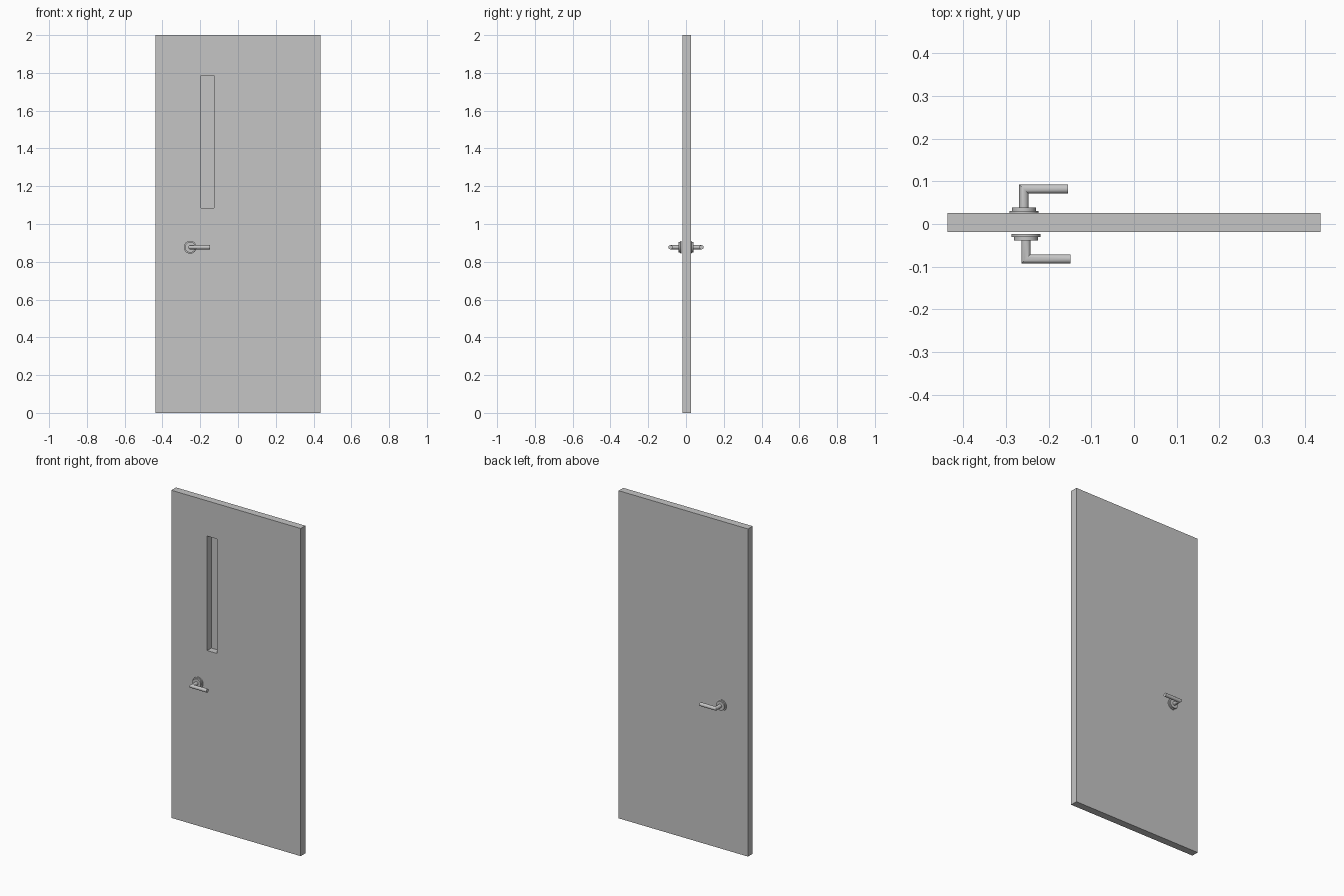
import bpy, bmesh, math
from mathutils import Vector

cube = bpy.data.objects.get("Cube")
if cube:
    bpy.data.objects.remove(cube, do_unlink=True)

grey = bpy.data.materials.new("plain_grey")
grey.use_nodes = True
COLOUR = (0.56, 0.56, 0.56, 1)
grey.diffuse_color = COLOUR
grey.node_tree.nodes["Principled BSDF"].inputs["Base Color"].default_value = COLOUR


def make_object(name, bm, smooth=False):
    bmesh.ops.recalc_face_normals(bm, faces=bm.faces)
    mesh = bpy.data.meshes.new(name)
    bm.to_mesh(mesh)
    bm.free()
    mesh.materials.append(grey)
    obj = bpy.data.objects.new(name, mesh)
    bpy.context.collection.objects.link(obj)
    if smooth:
        bpy.ops.object.select_all(action='DESELECT')
        obj.select_set(True)
        bpy.context.view_layer.objects.active = obj
        bpy.ops.object.shade_smooth_by_angle(angle=math.radians(35))


def loft(bm, rings):
    """Skin closed rings of points and cap both ends."""
    loops = [[bm.verts.new(p) for p in ring] for ring in rings]
    n = len(loops[0])
    for a, b in zip(loops, loops[1:]):
        for i in range(n):
            j = (i + 1) % n
            bm.faces.new((a[i], a[j], b[j], b[i]))
    bm.faces.new(loops[0])
    bm.faces.new(loops[-1])


# Door leaf with a tall narrow pocket sunk into the front
HALF_W, Y_FRONT, Y_BACK, HEIGHT = 0.437, -0.019, 0.026, 2.0
WIN_X, WIN_Z, WIN_DEPTH = (-0.195, -0.127), (1.086, 1.785), 0.04

bm = bmesh.new()
bmesh.ops.create_cube(bm, size=1)
for v in bm.verts:
    v.co = (v.co.x * 2 * HALF_W,
            Y_BACK if v.co.y > 0 else Y_FRONT,
            HEIGHT if v.co.z > 0 else 0)
cuts = [((x, 0, 0), (1, 0, 0)) for x in WIN_X] + [((0, 0, z), (0, 0, 1)) for z in WIN_Z]
for point, normal in cuts:
    bmesh.ops.bisect_plane(bm, geom=bm.verts[:] + bm.edges[:] + bm.faces[:],
                           plane_co=point, plane_no=normal)
window = Vector((sum(WIN_X) / 2, Y_FRONT, sum(WIN_Z) / 2))
pane = min(bm.faces, key=lambda f: (f.calc_center_median() - window).length)
pane = bmesh.ops.extrude_discrete_faces(bm, faces=[pane])["faces"][0]
bmesh.ops.translate(bm, verts=pane.verts[:], vec=(0, WIN_DEPTH, 0))
make_object("door_leaf", bm)

# Lever handles, one on each face
SIDES, HANDLE_Z, ROD_R = 32, 0.877, 0.011
ANGLES = [2 * math.pi * i / SIDES for i in range(SIDES)]


def make_handle(side, label, cx, tip_x):
    def ring(r, y):
        return [(cx + r * math.cos(a), side * y, HANDLE_Z + r * math.sin(a)) for a in ANGLES]

    # Stepped round rose
    bm = bmesh.new()
    loft(bm, [ring(0.034, 0.023), ring(0.034, 0.030), ring(0.028, 0.031), ring(0.028, 0.039)])
    make_object(label + "_handle_rose", bm, smooth=True)

    # Round rod: stem, mitred corner, lever
    lever_y = 0.082
    corner = [(cx + ROD_R * math.cos(a), side * (lever_y - ROD_R * math.cos(a)),
               HANDLE_Z + ROD_R * math.sin(a)) for a in ANGLES]
    tip = [(tip_x, y, z) for _, y, z in corner]
    bm = bmesh.new()
    loft(bm, [ring(ROD_R, 0.036), corner, tip])
    make_object(label + "_handle_lever", bm, smooth=True)


make_handle(-1, "front", -0.253, -0.149)
make_handle(1, "back", -0.258, -0.154)
